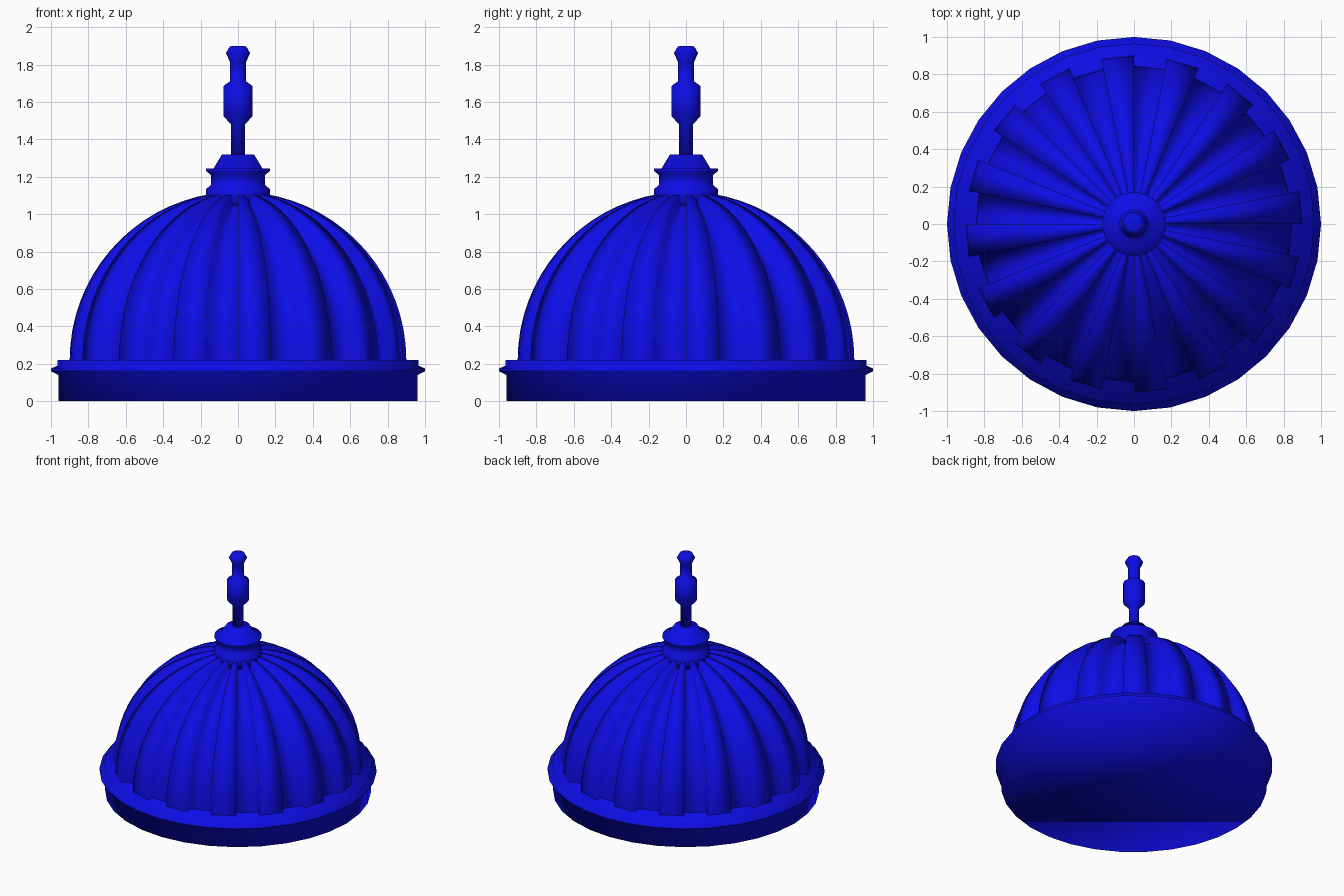
import bpy
import bmesh
from math import cos, sin, pi, radians

if "Cube" in bpy.data.objects:
    bpy.data.objects.remove(bpy.data.objects["Cube"])

SIDES = 32
DOME_Z = 0.22

blue = bpy.data.materials.new("deep_blue")
blue.use_nodes = True
COLOUR = (0.004, 0.004, 0.8, 1)
blue.diffuse_color = COLOUR
blue.node_tree.nodes["Principled BSDF"].inputs["Base Color"].default_value = COLOUR


def finish(bm, name):
    """Turn a bmesh into a smooth blue object."""
    bmesh.ops.recalc_face_normals(bm, faces=bm.faces)
    for face in bm.faces:
        face.smooth = True
    mesh = bpy.data.meshes.new(name)
    bm.to_mesh(mesh)
    bm.free()
    mesh.materials.append(blue)
    obj = bpy.data.objects.new(name, mesh)
    bpy.context.collection.objects.link(obj)
    return obj


def lathe(name, profile):
    """Turn a (radius, height) profile around z and cap both ends."""
    bm = bmesh.new()
    rings = []
    for r, z in profile:
        rings.append([bm.verts.new((r * cos(2 * pi * k / SIDES), r * sin(2 * pi * k / SIDES), z))
                      for k in range(SIDES)])
    for low, high in zip(rings, rings[1:]):
        for k in range(SIDES):
            n = (k + 1) % SIDES
            bm.faces.new((low[k], low[n], high[n], high[k]))
    bm.faces.new(rings[0])
    bm.faces.new(rings[-1])
    return finish(bm, name)


def ribbed_dome(name, groove_radius, rib_radius, steps=16, top=radians(81)):
    """Dome whose alternate segments stand out as ribs."""
    bm = bmesh.new()
    grid = {}
    for level, radius in enumerate((groove_radius, rib_radius)):
        for i in range(steps + 1):
            tilt = top * i / steps
            for k in range(SIDES):
                turn = 2 * pi * k / SIDES
                grid[level, i, k] = bm.verts.new((radius * cos(tilt) * cos(turn),
                                                  radius * cos(tilt) * sin(turn),
                                                  DOME_Z + radius * sin(tilt)))
    for k in range(SIDES):
        n = (k + 1) % SIDES
        level = 1 - k % 2
        for i in range(steps):
            # rib face or groove floor
            bm.faces.new((grid[level, i, k], grid[level, i, n],
                          grid[level, i + 1, n], grid[level, i + 1, k]))
            # side wall between rib and groove
            bm.faces.new((grid[0, i, k], grid[1, i, k],
                          grid[1, i + 1, k], grid[0, i + 1, k]))
    return finish(bm, name)


# Round base with a projecting lip
lathe("base_ring", [(0.96, 0), (0.96, 0.14), (1.0, 0.16), (1.0, 0.175),
                    (0.965, 0.19), (0.965, DOME_Z)])

# Ribbed shell
ribbed_dome("ribbed_dome", 0.845, 0.9)

# Collar with two flanges and a sloped cap
lathe("collar", [(0.17, 1.04), (0.17, 1.135), (0.145, 1.155), (0.145, 1.21),
                 (0.17, 1.23), (0.17, 1.245), (0.13, 1.245), (0.085, 1.32)])

# Spire with a swollen middle and a knob on top
lathe("spire", [(0.038, 1.3), (0.038, 1.48), (0.078, 1.525), (0.078, 1.685),
                (0.043, 1.71), (0.043, 1.815), (0.065, 1.86), (0.045, 1.895),
                (0.03, 1.9)])
